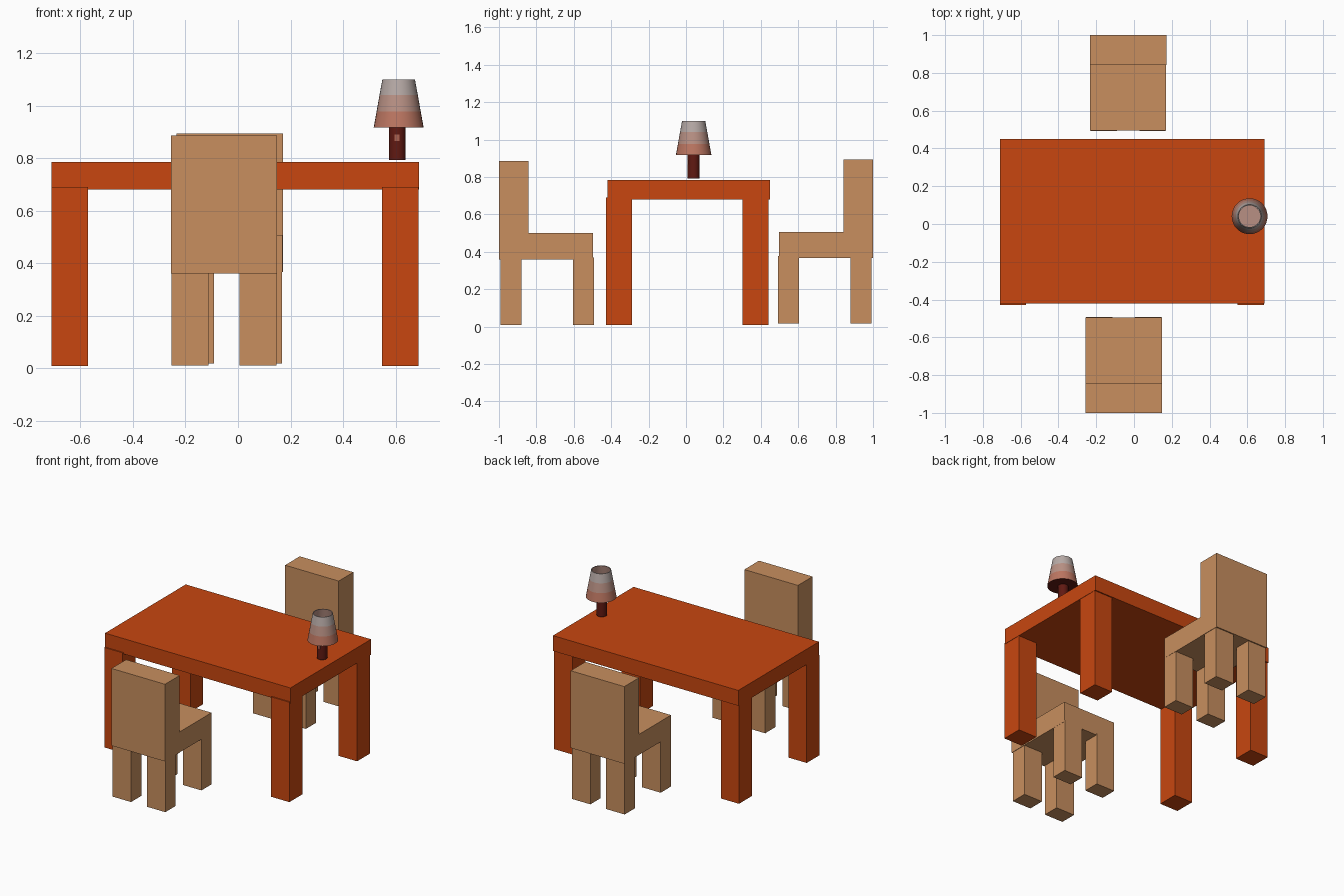
import bpy
import bmesh
import math

if "Cube" in bpy.data.objects:
    bpy.data.objects.remove(bpy.data.objects["Cube"])


def material(name, rgb):
    m = bpy.data.materials.new(name)
    m.diffuse_color = (*rgb, 1)
    m.use_nodes = True
    m.node_tree.nodes["Principled BSDF"].inputs["Base Color"].default_value = m.diffuse_color
    return m


TABLE = material("orange wood", (0.58, 0.062, 0.005))
CHAIR = material("light wood", (0.58, 0.275, 0.114))
BASE = material("dark red", (0.12, 0.010, 0.006))
SHADE = [material("shade low", (0.50, 0.18, 0.12)),
         material("shade middle", (0.48, 0.28, 0.23)),
         material("shade high", (0.47, 0.40, 0.38))]
SWITCH = material("switch red", (0.40, 0.12, 0.08))


def finish(name, bm, mats):
    bmesh.ops.recalc_face_normals(bm, faces=bm.faces[:])
    me = bpy.data.meshes.new(name)
    bm.to_mesh(me)
    bm.free()
    for m in mats:
        me.materials.append(m)
    ob = bpy.data.objects.new(name, me)
    bpy.context.collection.objects.link(ob)
    return ob


def box(name, x, y, z, mat):
    """Box spanning the (low, high) ranges x, y and z."""
    bm = bmesh.new()
    bmesh.ops.create_cube(bm, size=1)
    for v in bm.verts:
        v.co = [r[0] if c < 0 else r[1] for c, r in zip(v.co, (x, y, z))]
    return finish(name, bm, [mat])


def lathe(name, centre, profile, mats, bands=None, sides=32):
    """Revolve (radius, z) points about a vertical axis."""
    bm = bmesh.new()
    rings = []
    for r, z in profile:
        if r == 0:
            rings.append([bm.verts.new((*centre, z))] * sides)
        else:
            rings.append([bm.verts.new((centre[0] + r * math.cos(a * math.tau / sides),
                                        centre[1] + r * math.sin(a * math.tau / sides), z))
                          for a in range(sides)])
    for k, (lo, hi) in enumerate(zip(rings, rings[1:])):
        for i in range(sides):
            j = (i + 1) % sides
            f = bm.faces.new(list(dict.fromkeys((lo[i], lo[j], hi[j], hi[i]))))
            f.material_index = bands[k] if bands else 0
    ob = finish(name, bm, mats)
    bpy.ops.object.select_all(action='DESELECT')
    ob.select_set(True)
    bpy.context.view_layer.objects.active = ob
    bpy.ops.object.shade_smooth_by_angle(angle=math.radians(35))
    return ob


def legs(prefix, xs, ys, z, mat):
    for i, x in enumerate(xs):
        for j, y in enumerate(ys):
            box(f"{prefix}_leg_{2 * i + j + 1}", x, y, z, mat)


# Table
box("table_top", (-0.71, 0.69), (-0.42, 0.45), (0.68, 0.785), TABLE)
legs("table", [(-0.71, -0.572), (0.548, 0.688)], [(-0.428, -0.288), (0.302, 0.442)],
     (0.008, 0.69), TABLE)


# Chairs: side -1 stands in front of the table, +1 behind it
def chair(prefix, x0, z0, side):
    def depth(a, b):
        return tuple(sorted((side * a, side * b)))
    box(prefix + "_seat", (x0, x0 + 0.403), depth(0.496, 0.90), (z0 + 0.35, z0 + 0.49), CHAIR)
    box(prefix + "_back", (x0, x0 + 0.405), depth(0.842, 1.0), (z0 + 0.35, z0 + 0.877), CHAIR)
    legs(prefix, [(x0 + 0.003, x0 + 0.143), (x0 + 0.262, x0 + 0.402)],
         [depth(0.493, 0.603), depth(0.88, 0.992)], (z0, z0 + 0.36), CHAIR)


chair("front_chair", -0.256, 0.01, -1)
chair("rear_chair", -0.234, 0.017, 1)

# Lamp: stem, small switch, and a shade open at the top
C = (0.607, 0.041)
lathe("lamp_stem", C, [(0, 0.793), (0.032, 0.793), (0.032, 0.918), (0, 0.918)], [BASE], sides=24)
box("lamp_switch", (0.597, 0.615), (0.007, 0.02), (0.866, 0.89), SWITCH)
lathe("lamp_shade", (0.612, 0.041),
      [(0, 0.917), (0.095, 0.917), (0.084, 0.978), (0.073, 1.04), (0.062, 1.10),
       (0.057, 1.10), (0.088, 0.922), (0, 0.922)],
      [BASE] + SHADE, [0, 1, 2, 3, 3, 2, 2])
